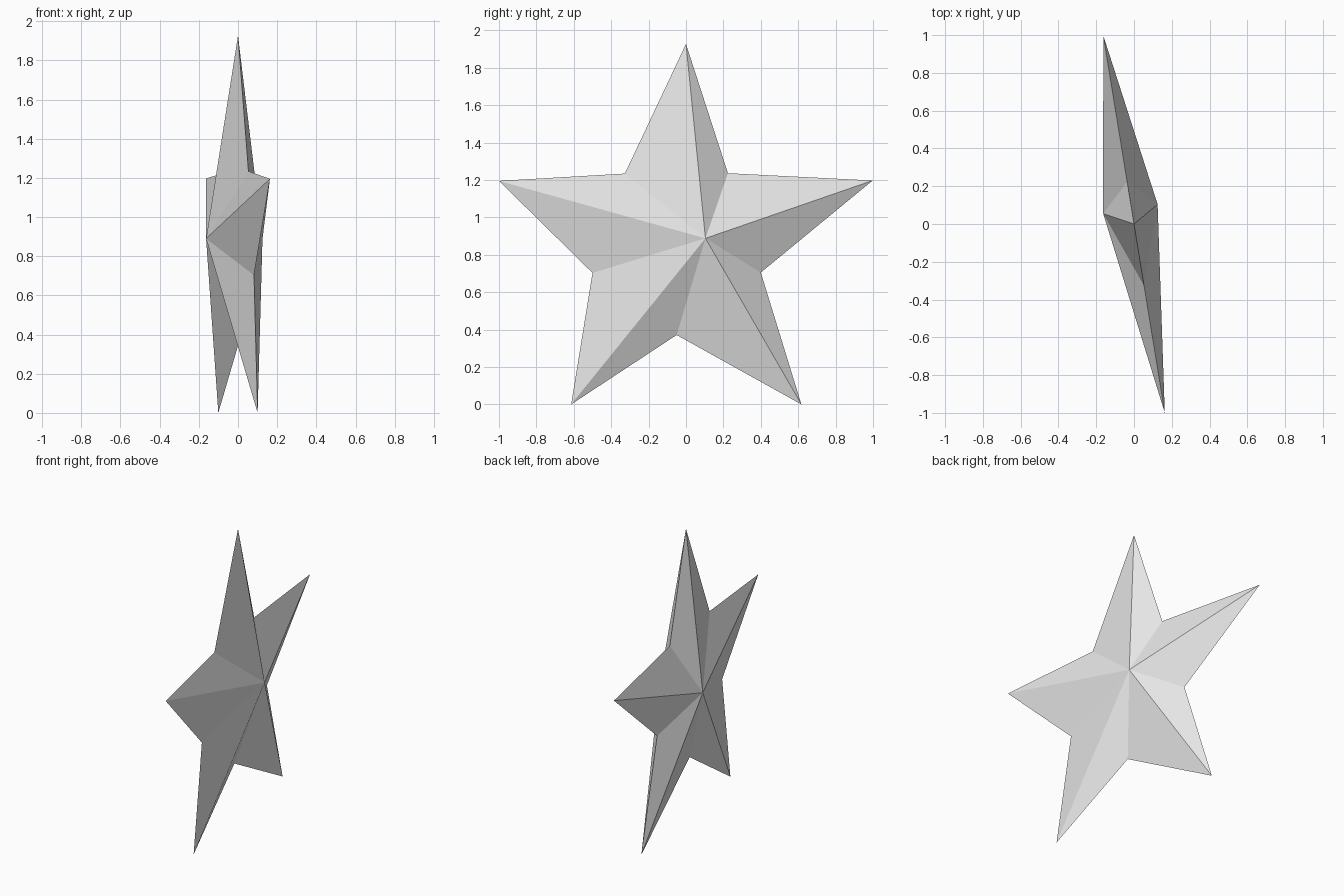
import bpy
import bmesh

cube = bpy.data.objects.get("Cube")
if cube:
    bpy.data.objects.remove(cube, do_unlink=True)

# Plain grey finish
grey = bpy.data.materials.new("light_grey")
grey.use_nodes = True
colour = (0.8, 0.8, 0.8, 1.0)
grey.diffuse_color = colour
grey.node_tree.nodes["Principled BSDF"].inputs["Base Color"].default_value = colour

# Star outline as (y, z): tips and the valleys that follow them
tips = [(0, 1.927), (-1, 1.195), (-0.614, 0), (0.617, 0), (0.998, 1.197)]
valleys = [(-0.327, 1.234), (-0.5, 0.703), (-0.05, 0.371), (0.4, 0.705), (0.224, 1.236)]
outline = [point for pair in zip(tips, valleys) for point in pair]

# The star's rim lies in an upright plane turned slightly about z
TURN = -0.163
bm = bmesh.new()
rim = [bm.verts.new((TURN * y, y, z)) for y, z in outline]

# A raised peak on each side, joined to the rim by flat facets
for peak in ((0.125, 0.104, 0.888), (-0.163, 0.055, 0.89)):
    apex = bm.verts.new(peak)
    for a, b in zip(rim, rim[1:] + rim[:1]):
        bm.faces.new((apex, a, b))
bmesh.ops.recalc_face_normals(bm, faces=bm.faces)

mesh = bpy.data.meshes.new("star")
bm.to_mesh(mesh)
bm.free()
mesh.materials.append(grey)
star = bpy.data.objects.new("star", mesh)
bpy.context.collection.objects.link(star)
